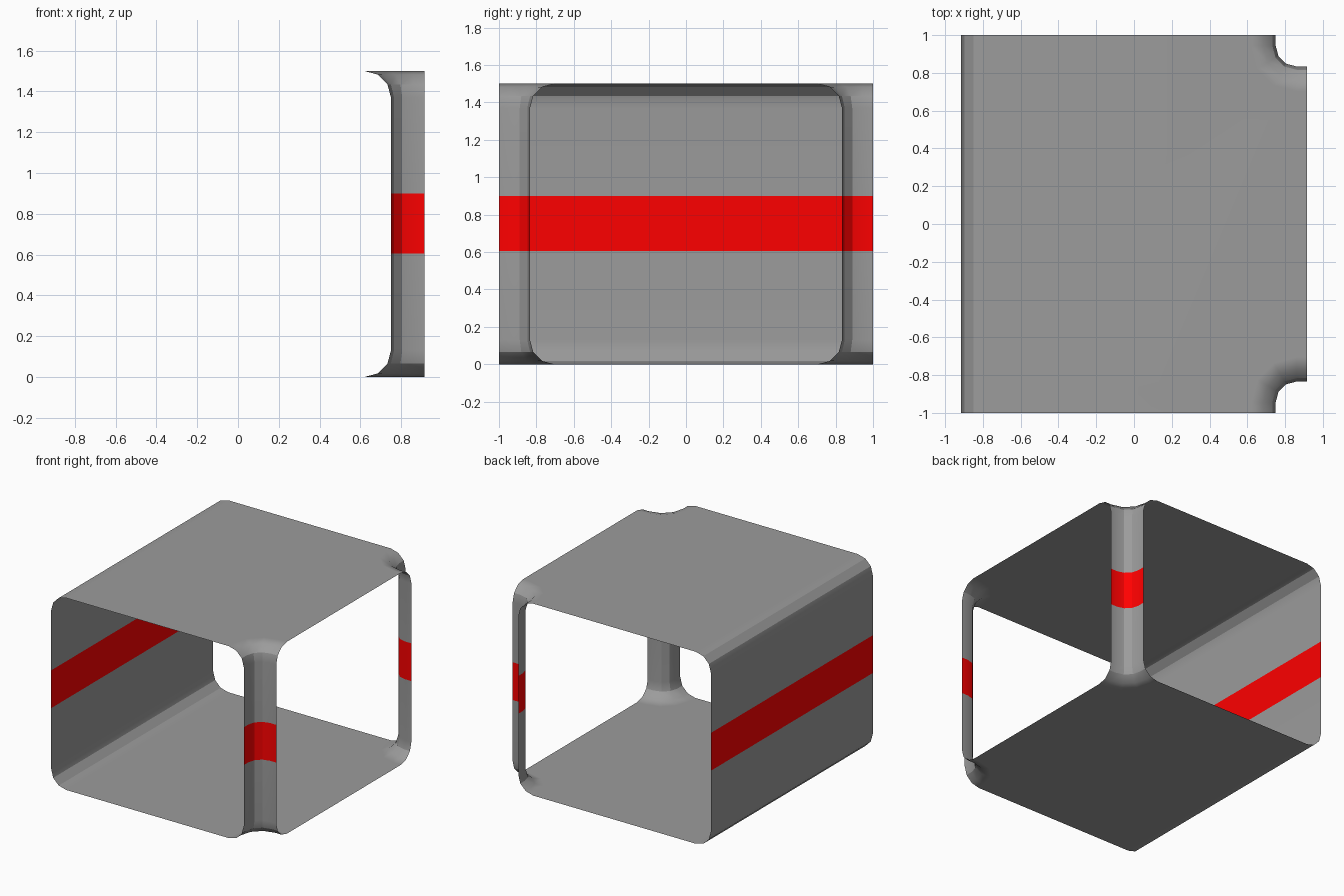
import bpy, bmesh
from math import sin, cos, radians
from mathutils import Vector

if "Cube" in bpy.data.objects:
    bpy.data.objects.remove(bpy.data.objects["Cube"])

X, H, R = 0.915, 1.5, 0.13        # half width, height, fillet radius
WALL_X, WALL_Y = 0.75, 0.834      # right wall line and side-passage wall line
PR = 0.11                         # pillar corner radius in plan
LOW, HIGH = 0.605, 0.9            # red band heights

# Wall profile as (inset into the room, height): floor fillet, then ceiling fillet
foot = [(R * (1 - sin(radians(a))), R * (1 - cos(radians(a)))) for a in (0, 30, 60, 90)]
lower = foot + [(0, LOW)]
upper = [(0, HIGH)] + [(d, H - z) for d, z in reversed(foot)]
band = [(0, LOW), (0, HIGH)]

# Plan paths as (x, y, inward normal angle)
arc = [(WALL_X + PR + PR * cos(radians(a)), -WALL_Y - PR + PR * sin(radians(a)), a)
       for a in (180, 150, 120, 90)]
pillar = [(WALL_X, -1, 180)] + arc + [(X, -WALL_Y, 90)]
left = [(-X, -1, 0), (-X, 1, 0)]
back_pillar = [(x, -y, -a) for x, y, a in reversed(pillar)]
paths = [left, pillar, back_pillar]


def inset(p, d):
    a = radians(p[2])
    return p[0] + d * cos(a), p[1] + d * sin(a)


def sweep(bm, path, profile):
    rows = [[bm.verts.new((*inset(p, d), z)) for d, z in profile] for p in path]
    for r, s in zip(rows, rows[1:]):
        for i in range(len(profile) - 1):
            bm.faces.new((r[i], s[i], s[i + 1], r[i + 1]))


def finish(bm, name, color):
    bmesh.ops.remove_doubles(bm, verts=bm.verts, dist=0.0005)
    bm.normal_update()
    # Face everything towards the inside of the room
    for f in bm.faces:
        if f.normal.dot(Vector((0, 0, H / 2)) - f.calc_center_median()) < 0:
            f.normal_flip()
    me = bpy.data.meshes.new(name)
    bm.to_mesh(me)
    bm.free()
    ob = bpy.data.objects.new(name, me)
    bpy.context.collection.objects.link(ob)
    bpy.ops.object.select_all(action='DESELECT')
    ob.select_set(True)
    bpy.context.view_layer.objects.active = ob
    bpy.ops.object.shade_smooth_by_angle(angle=radians(25))
    # Keep the flared pillar ends smooth where they melt into floor and ceiling
    for e in me.edges:
        a, b = (me.vertices[i].co for i in e.vertices)
        if a.x > 0 and b.x > 0 and min(min(p.z, H - p.z) for p in (a, b)) < 0.05:
            e.use_edge_sharp = False
    # Large flat faces stay evenly shaded
    ob.modifiers.new("even_shading", 'WEIGHTED_NORMAL').keep_sharp = True
    mat = bpy.data.materials.new(name + "_paint")
    mat.diffuse_color = (*color, 1)
    mat.use_nodes = True
    mat.node_tree.nodes["Principled BSDF"].inputs["Base Color"].default_value = mat.diffuse_color
    me.materials.append(mat)


# Grey shell: walls and corner pillars with flared ends, plus floor and ceiling
bm = bmesh.new()
for path in paths:
    sweep(bm, path, lower)
    sweep(bm, path, upper)
outline = [inset(p, R) for p in pillar + back_pillar + left[::-1]]
for z in (0, H):
    bm.faces.new([bm.verts.new((x, y, z)) for x, y in outline])
finish(bm, "corridor_shell", (0.33, 0.33, 0.33))

# Red band around the walls and pillars
bm = bmesh.new()
for path in paths:
    sweep(bm, path, band)
finish(bm, "wall_stripe", (1, 0, 0))
